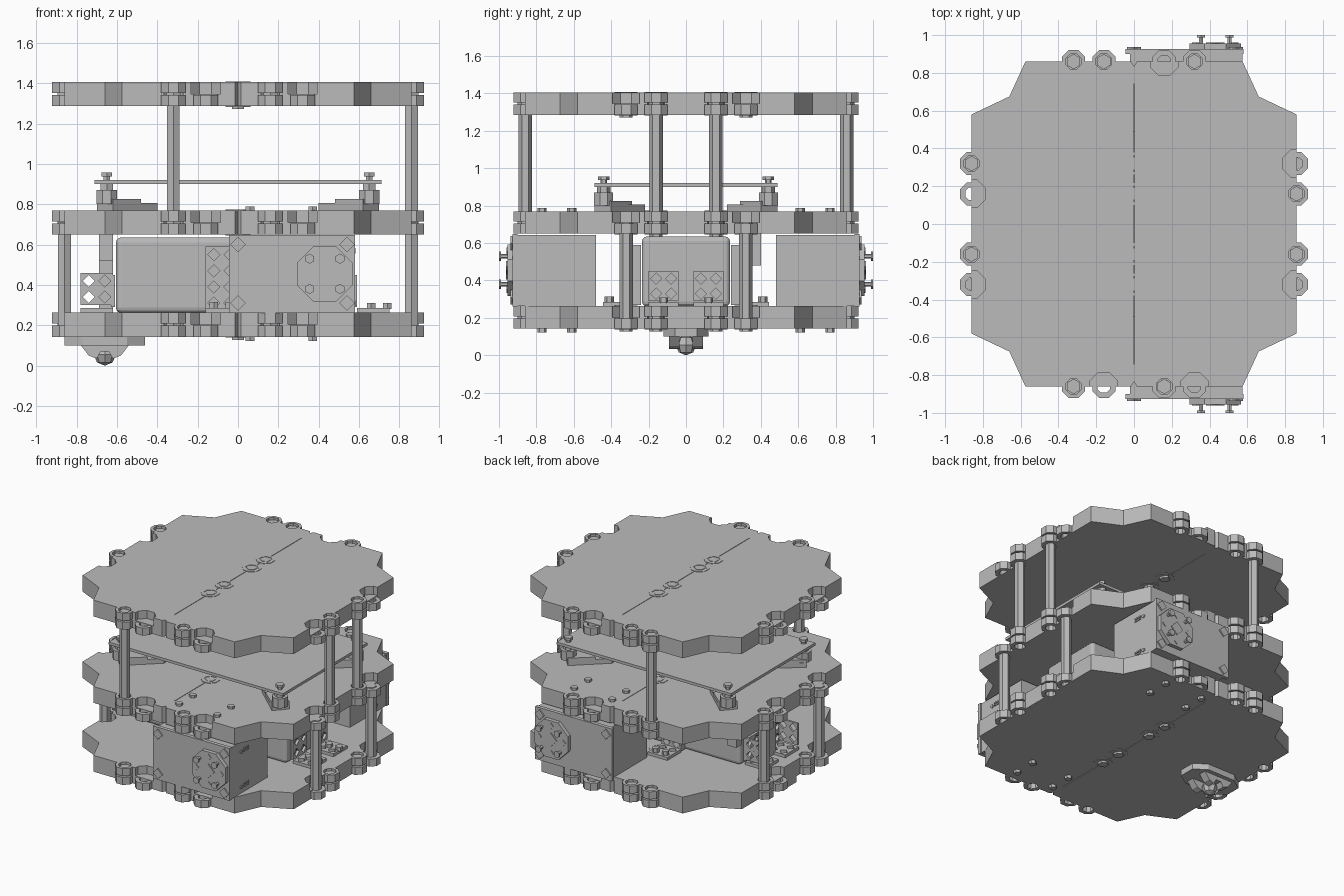
import bpy, bmesh, math
from mathutils import Matrix, Vector

cube = bpy.data.objects.get("Cube")
if cube:
    bpy.data.objects.remove(cube, do_unlink=True)

grey = bpy.data.materials.new("light grey")
grey.use_nodes = True
grey.diffuse_color = (0.5, 0.5, 0.5, 1)
grey.node_tree.nodes["Principled BSDF"].inputs["Base Color"].default_value = grey.diffuse_color

UP = Matrix.Identity(3)
ALONG_Y = Matrix(((1, 0, 0), (0, 0, 1), (0, 1, 0)))
ALONG_X = Matrix(((0, 0, 1), (1, 0, 0), (0, 1, 0)))
SIGNS = (-1, 1)


def finish(bm, name):
    bmesh.ops.recalc_face_normals(bm, faces=bm.faces)
    mesh = bpy.data.meshes.new(name)
    bm.to_mesh(mesh)
    bm.free()
    mesh.materials.append(grey)
    obj = bpy.data.objects.new(name, mesh)
    bpy.context.collection.objects.link(obj)
    return obj


def ngon(sides, radius, u=0, v=0, turn=0.5):
    step = math.tau / sides
    return [(u + radius * math.cos((i + turn) * step), v + radius * math.sin((i + turn) * step))
            for i in range(sides)]


def prism(bm, points, low, high, axis=UP):
    rings = [[bm.verts.new(axis @ Vector((u, v, w))) for u, v in points] for w in (low, high)]
    bm.faces.new(rings[0])
    bm.faces.new(rings[1])
    for i in range(len(points)):
        j = (i + 1) % len(points)
        bm.faces.new((rings[0][i], rings[0][j], rings[1][j], rings[1][i]))


def tube(bm, outer, inner, low, high, axis=UP):
    loops = [[bm.verts.new(axis @ Vector((u, v, w))) for u, v in pts]
             for pts, w in ((outer, low), (outer, high), (inner, high), (inner, low))]
    for k in range(4):
        a, b = loops[k], loops[(k + 1) % 4]
        for i in range(len(a)):
            j = (i + 1) % len(a)
            bm.faces.new((a[i], a[j], b[j], b[i]))


def box(bm, x0, x1, y0, y1, z0, z1):
    prism(bm, [(x0, y0), (x1, y0), (x1, y1), (x0, y1)], z0, z1)


def panel(bm, u, v, columns, rows, low, high, axis):
    """Plate of square cells, each with a diamond hole."""
    cell = 0.08
    for c in range(columns):
        for r in range(rows):
            cu, cv = u + (c + 0.5) * cell, v + (r + 0.5) * cell
            tube(bm, ngon(4, cell * 0.707, cu, cv), ngon(4, 0.03, cu, cv, 0), low, high, axis)


def bolt(bm, u, v, low, high, axis=UP, radius=0.025):
    prism(bm, ngon(6, radius, u, v), low, high, axis)


# Deck: scalloped plate with notches and a centre seam
THICK, HALF, EDGE = 0.12, 0.06, 0.86
corner = [(0.86, 0.58), (0.66, 0.675), (0.575, 0.86), (0.015, 0.86), (0, 0.835)]
quarter = corner + [(-x, y) for x, y in reversed(corner[:-1])]
outline = quarter + [(-x, -y) for x, y in quarter]
bm = bmesh.new()
prism(bm, outline, 0, THICK)
deck = finish(bm, "deck")

sites = []
for s in (-0.32, -0.16, 0.16, 0.32):
    sites += [(s, -EDGE, s in (-0.16, 0.32)), (s, EDGE, s == 0.16),
              (EDGE, s, abs(s) == 0.32), (-EDGE, s, s in (0.16, -0.32))]
bm = bmesh.new()
for x, y, lowered in sites:
    if lowered:
        prism(bm, ngon(8, 0.078, x, y), HALF, 0.2)
    else:
        prism(bm, ngon(8, 0.05, x, y), -0.1, 0.2)
box(bm, -0.002, 0.002, -0.74, 0.74, -0.1, 0.2)
cutter = finish(bm, "deck_cutter")
cutter.hide_render = True
cut = deck.modifiers.new("notches", "BOOLEAN")
cut.object = cutter
cut.operation = "DIFFERENCE"
cut.solver = "EXACT"
bpy.context.view_layer.update()
evaluated = deck.evaluated_get(bpy.context.evaluated_depsgraph_get())
carved = bpy.data.meshes.new_from_object(evaluated)
deck.modifiers.clear()
deck.data = carved
bpy.data.objects.remove(cutter, do_unlink=True)

# Edge lugs with recessed nuts, and flush fastenings along the seam
bm = bmesh.new()
for x, y, lowered in sites:
    outer = ngon(8, 0.066, x, y)
    tube(bm, outer, ngon(8, 0.036, x, y), 0, HALF - 0.005)
    if not lowered:
        tube(bm, outer, ngon(8, 0.044, x, y), HALF + 0.005, THICK)
        bolt(bm, x, y, HALF - 0.02, THICK - 0.015, radius=0.04)
for s in (-0.32, -0.16, 0.16, 0.32):
    tube(bm, ngon(8, 0.066, 0, s), ngon(8, 0.045, 0, s), -0.004, THICK + 0.003)
    bolt(bm, 0, s, -0.015, THICK + 0.003, radius=0.035)
lugs = finish(bm, "deck_lugs")

LEVELS = {"lower": 0.143, "middle": 0.65, "upper": 1.286}
for label, height in LEVELS.items():
    for source in (deck, lugs):
        item = source if label == "lower" else source.copy()
        item.name = label + "_" + source.name.replace("lower_", "")
        item.location.z = height
        if item is not source:
            bpy.context.collection.objects.link(item)

# Hexagonal posts between the decks
bm = bmesh.new()
for s in SIGNS:
    prism(bm, ngon(6, 0.036, -0.32, s * EDGE), 0.7, 1.35)
    prism(bm, ngon(6, 0.036, EDGE, s * 0.16), 0.7, 1.35)
    for x in (-EDGE, EDGE):
        prism(bm, ngon(6, 0.036, x, s * 0.32), 0.19, 0.71)
finish(bm, "posts")

# Drive units, front and back, with output horn and screws
for side, label in ((-1, "front"), (1, "back")):
    def span(near, far):
        return sorted((side * near, side * far))
    bm = bmesh.new()
    box(bm, -0.02, 0.575, *span(0.48, 0.9), 0.264, 0.642)
    box(bm, -0.045, 0.58, *span(0.9, 0.927), 0.262, 0.648)
    for z in (0.3, 0.56):
        for dz in (0, 0.018):
            box(bm, 0.574, 0.581, *span(0.7, 0.76), z + dz, z + dz + 0.01)
        bolt(bm, side * 0.785, z + 0.01, 0.57, 0.582, ALONG_X, 0.014)
    finish(bm, label + "_drive_unit")
    bm = bmesh.new()
    hx, hz = 0.43, 0.455
    prism(bm, ngon(8, 0.148, hx, hz), *span(0.92, 0.955), ALONG_Y)
    prism(bm, ngon(4, 0.05, hx, hz, 0), *span(0.95, 0.962), ALONG_Y)
    for u, v in ngon(4, 0.106, hx, hz):
        bolt(bm, u, v, *span(0.95, 0.99), ALONG_Y, 0.012)
        bolt(bm, u, v, *span(0.988, 1), ALONG_Y)
    for u, v in ngon(4, 0.1, hx, hz, 0):
        prism(bm, ngon(4, 0.022, u, v, 0), *span(0.95, 0.96), ALONG_Y)
    for u in (0, 0.54):
        for v in (0.31, 0.6):
            prism(bm, ngon(4, 0.038, u, v, 0), *span(0.92, 0.937), ALONG_Y)
    finish(bm, label + "_horn")
    bm = bmesh.new()
    for x in (0.06, 0.37):
        for y in (0.61, 0.77):
            bolt(bm, x, side * y, 0.76, 0.788)
            bolt(bm, x, side * y, 0.122, 0.15)
            bolt(bm, x, side * y, 0.26, 0.31)
    finish(bm, label + "_deck_bolts")

# Battery block with rounded edges
bm = bmesh.new()
box(bm, -0.605, 0.56, -0.235, 0.235, 0.262, 0.635)
battery = finish(bm, "battery")
rounding = battery.modifiers.new("rounding", "BEVEL")
rounding.width = 0.025
rounding.segments = 3

# Perforated angle brackets around the battery
bm = bmesh.new()
for s in SIGNS:
    y0 = 0.04 if s > 0 else -0.2
    panel(bm, y0, 0.29, 2, 2, 0.57, 0.59, ALONG_X)
    panel(bm, 0.59, y0, 2, 2, 0.262, 0.285, UP)
    panel(bm, y0, 0.29, 2, 2, -0.63, -0.61, ALONG_X)
    panel(bm, -0.78, y0, 2, 2, 0.262, 0.285, UP)
    panel(bm, -0.78, 0.3, 2, 2, s * 0.2, s * 0.185, ALONG_Y)
    panel(bm, -0.16, 0.27, 2, 4, s * 0.24, s * 0.285, ALONG_Y)
    panel(bm, -0.16, 0.285 if s > 0 else -0.445, 2, 2, 0.262, 0.285, UP)
    for x in (0.66, 0.74):
        bolt(bm, x, s * 0.12, 0.28, 0.31)
    for x in (-0.12, -0.04):
        bolt(bm, x, s * 0.41, 0.28, 0.315)
finish(bm, "battery_brackets")

# Small modules near the right end
bm = bmesh.new()
box(bm, -0.69, -0.62, -0.06, 0.06, 0.265, 0.52)
box(bm, -0.69, -0.62, 0.34, 0.4, 0.48, 0.655)
finish(bm, "sensor_modules")

# Circuit board on diagonal corner feet
bm = bmesh.new()
box(bm, -0.71, 0.71, -0.49, 0.49, 0.9, 0.92)
finish(bm, "circuit_board")
bm = bmesh.new()
for sx in SIGNS:
    for sy in SIGNS:
        foot = [(0.62, 0.49), (0.7, 0.4), (0.47, 0.22), (0.4, 0.22), (0.4, 0.29)]
        prism(bm, [(sx * x, sy * y) for x, y in foot], 0.768, 0.805)
        prism(bm, [(sx * x, sy * y) for x, y in foot[:2] + [(0.55, 0.29), (0.48, 0.37)]], 0.8, 0.825)
        x, y = sx * 0.65, sy * 0.44
        prism(bm, ngon(8, 0.055, x, y), 0.8, 0.87)
        bolt(bm, x, y, 0.86, 0.905, radius=0.035)
        bolt(bm, x, y, 0.915, 0.945, radius=0.018)
        bolt(bm, x, y, 0.938, 0.957, radius=0.03)
finish(bm, "board_feet")

# Caster: mounting plate, claws and ball
bm = bmesh.new()
plate = [(-0.86, -0.06), (-0.77, -0.12), (-0.55, -0.12), (-0.46, -0.06)]
prism(bm, plate + [(x, -y) for x, y in reversed(plate)], 0.1, 0.145)
claw = [(-0.78, 0.102), (-0.74, 0.05), (-0.7, 0.035), (-0.68, 0.07),
        (-0.64, 0.07), (-0.62, 0.035), (-0.58, 0.05), (-0.54, 0.102)]
for s in SIGNS:
    prism(bm, claw, s * 0.035, s * 0.09, ALONG_Y)
ball = Matrix.Translation((-0.66, 0, 0.055))
bmesh.ops.create_uvsphere(bm, u_segments=8, v_segments=4, radius=0.055, matrix=ball)
finish(bm, "caster")
